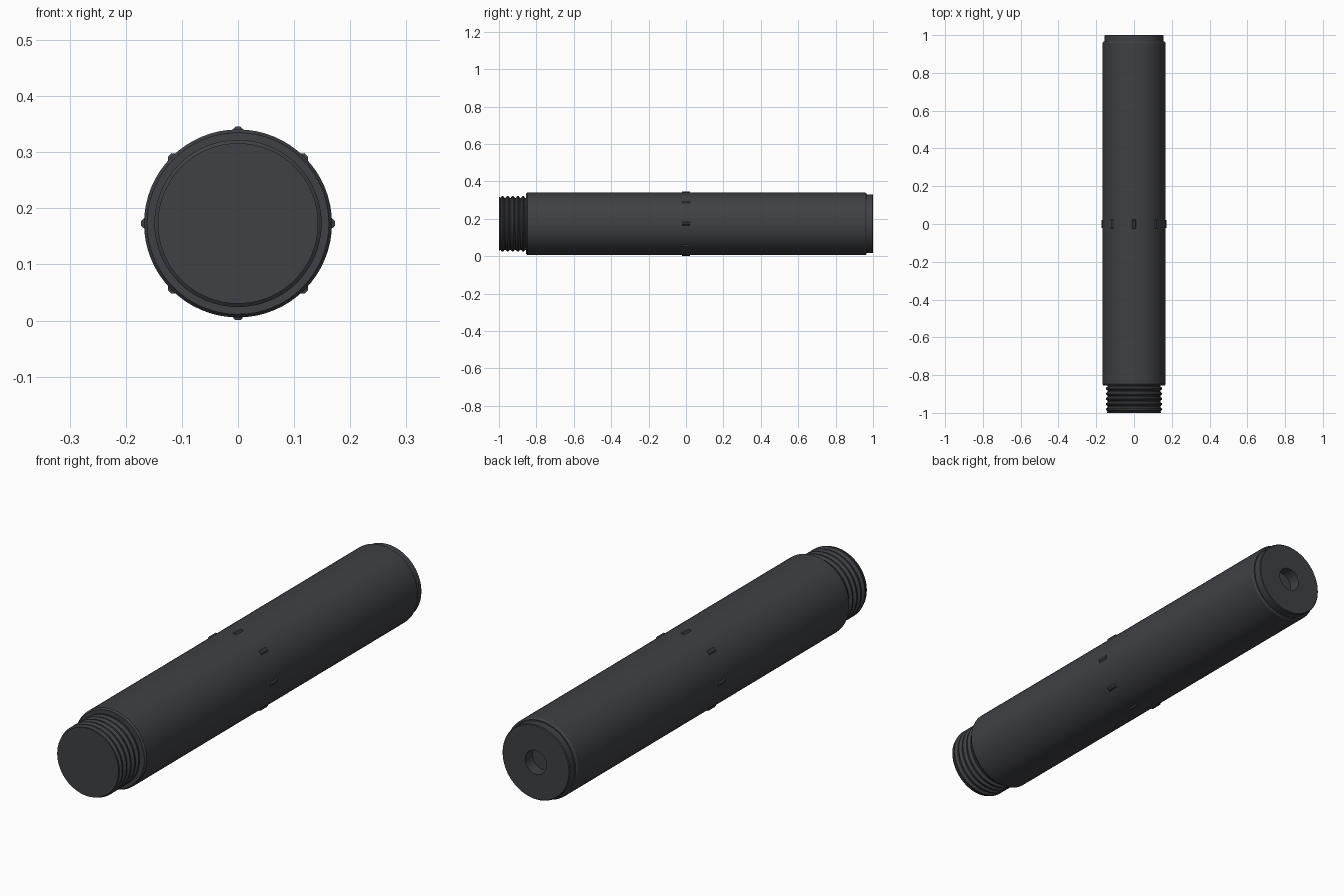
import bpy, bmesh, math
from mathutils import Matrix, Vector

if "Cube" in bpy.data.objects:
    bpy.data.objects.remove(bpy.data.objects["Cube"])

CZ = 0.173          # height of the tube axis
SEG = 64

mat = bpy.data.materials.new("dark_metal")
mat.diffuse_color = (0.05, 0.052, 0.058, 1)
mat.use_nodes = True
mat.node_tree.nodes["Principled BSDF"].inputs["Base Color"].default_value = mat.diffuse_color


def finish(name, bm):
    bmesh.ops.recalc_face_normals(bm, faces=bm.faces)
    me = bpy.data.meshes.new(name)
    bm.to_mesh(me)
    bm.free()
    me.materials.append(mat)
    ob = bpy.data.objects.new(name, me)
    bpy.context.collection.objects.link(ob)
    bpy.context.view_layer.objects.active = ob
    ob.select_set(True)
    bpy.ops.object.shade_smooth_by_angle(angle=math.radians(30))
    ob.select_set(False)
    return ob


def lathe(name, profile):
    """Spin (radius, y) points around the tube axis; radius 0 closes an end."""
    bm = bmesh.new()
    vs = [bm.verts.new((r, y, CZ)) for r, y in profile]
    es = [bm.edges.new(p) for p in zip(vs, vs[1:])]
    bmesh.ops.spin(bm, geom=vs + es, cent=(0, 0, CZ), axis=(0, 1, 0),
                   angle=2 * math.pi, steps=SEG, use_merge=True)
    bmesh.ops.remove_doubles(bm, verts=bm.verts, dist=1e-5)
    return finish(name, bm)


# Main tube with small chamfers at both ends
lathe("tube_body", [(0.14, -0.855), (0.162, -0.855), (0.1675, -0.848),
                    (0.1675, 0.958), (0.162, 0.966), (0.15, 0.966)])

# Threaded front mount with a closed face
thread = [(0, -1.0), (0.143, -1.0), (0.143, -0.994)]
for i in range(5):
    y = -0.981 + i * 0.0275
    thread += [(0.139, y - 0.011), (0.149, y - 0.003),
               (0.149, y + 0.003), (0.139, y + 0.011)]
thread.append((0.139, -0.853))
lathe("threaded_mount", thread)

# Rear end cap with a blind bore
lathe("rear_cap", [(0.157, 0.96), (0.157, 0.997), (0.154, 1.0),
                   (0.05, 1.0), (0.05, 0.95), (0, 0.95)])


# Rings of eight small raised ribs near each end
def rib_ring(name, y):
    bm = bmesh.new()
    for k in range(8):
        geom = bmesh.ops.create_cube(bm, size=1)["verts"]
        for v in geom:
            top = v.co.z > 0
            v.co = Vector((v.co.x * (0.009 if top else 0.026),
                           v.co.y * (0.042 if top else 0.048),
                           0.1725 if top else 0.163))
        rot = Matrix.Rotation(k * math.pi / 4, 4, 'Y')
        bmesh.ops.transform(bm, verts=geom, matrix=Matrix.Translation((0, 0, CZ)) @ rot)
    finish(name, bm)


rib_ring("front_ribs", -0.755)
rib_ring("rear_ribs", 0.803)
